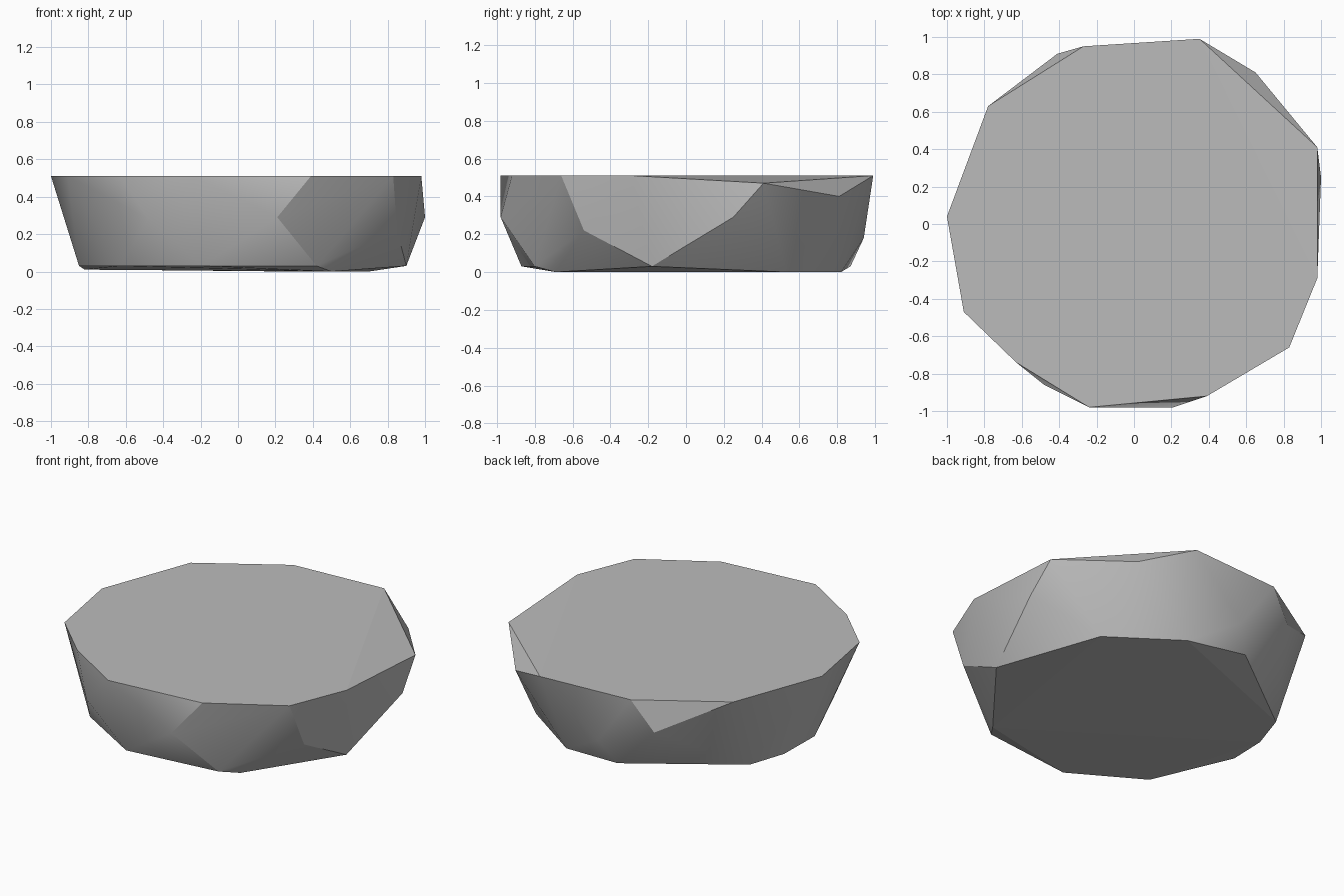
import bpy
import bmesh
import math

# Remove the default cube
default_cube = bpy.data.objects.get("Cube")
if default_cube:
    bpy.data.objects.remove(default_cube, do_unlink=True)

TOP_HEIGHT = 0.51
FOOT_HEIGHT = 0.03
SHARP_ANGLE = math.radians(30)


def make_material(name, colour):
    material = bpy.data.materials.new(name)
    material.use_nodes = True
    material.diffuse_color = colour
    shader = material.node_tree.nodes["Principled BSDF"]
    shader.inputs["Base Color"].default_value = colour
    shader.inputs["Roughness"].default_value = 0.9
    return material


def at_height(outline, height):
    return [(x, y, height) for x, y in outline]


# Level rim of the flat top
rim = at_height([(-.78, .63), (-.27, .95), (.35, .99), (.98, -.29), (.83, -.66),
                 (.39, -.92), (-.24, -.98), (-.63, -.74), (-.91, -.47), (-1, .04)],
                TOP_HEIGHT)

# Chipped corners around the sides
chips = [(.98, .41, .47), (.65, .81, .4), (1, .25, .29), (.85, -.54, .22),
         (.21, -.98, .29), (-.48, -.86, .28), (-.41, .91, .32), (-.03, .94, .18)]

# Foot outline, slightly raised where the underside curls up
foot = at_height([(-.12, .87), (-.85, -.1), (-.63, -.61), (-.19, -.87),
                  (.42, -.8), (.9, -.18)], FOOT_HEIGHT)

# Resting points of the underside
base = at_height([(.7, .53), (.28, .82), (.5, -.69)], 0)
base += at_height([(-.74, .41), (-.82, .17)], 0.01)


def build_rock(name, points, material):
    """Wrap the corner points in a faceted stone with soft low-angle edges."""
    bm = bmesh.new()
    for point in points:
        bm.verts.new(point)
    hull = bmesh.ops.convex_hull(bm, input=bm.verts[:])
    spare = {v for key in ("geom_interior", "geom_unused") for v in hull[key]
             if isinstance(v, bmesh.types.BMVert)}
    bmesh.ops.delete(bm, geom=list(spare), context='VERTS')
    bmesh.ops.dissolve_limit(bm, angle_limit=math.radians(1),
                             verts=bm.verts[:], edges=bm.edges[:])
    bmesh.ops.recalc_face_normals(bm, faces=bm.faces[:])

    # Flat top and underside, softened sides with crisp breaks
    for face in bm.faces:
        face.smooth = abs(face.normal.z) < 0.9
    for edge in bm.edges:
        edge.smooth = edge.calc_face_angle(0) < SHARP_ANGLE

    mesh = bpy.data.meshes.new(name)
    bm.to_mesh(mesh)
    bm.free()
    mesh.materials.append(material)
    rock = bpy.data.objects.new(name, mesh)
    bpy.context.collection.objects.link(rock)
    return rock


stone_grey = make_material("stone_grey", (0.5, 0.5, 0.5, 1))
build_rock("flat_rock", rim + chips + foot + base, stone_grey)
